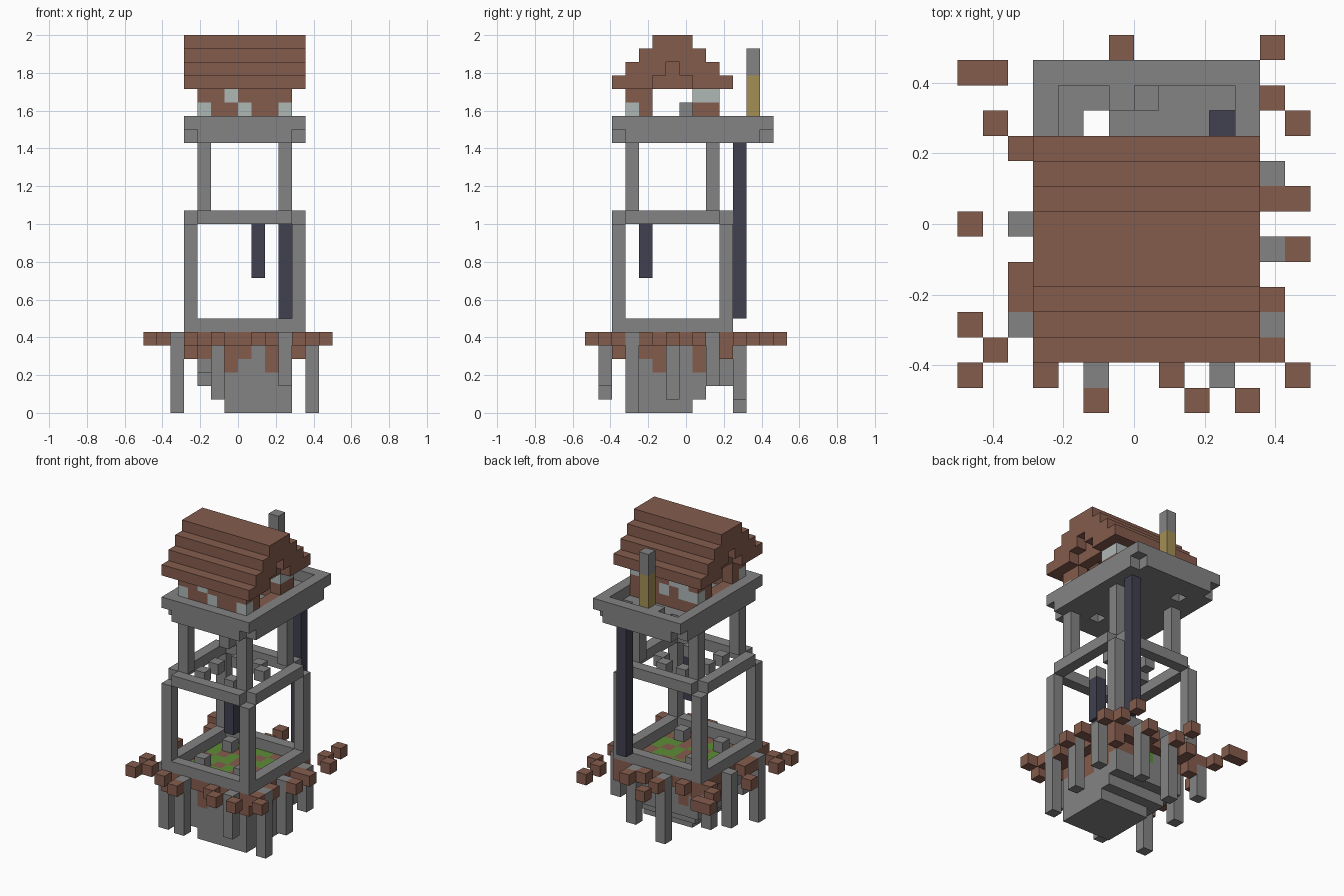
import bpy
import random

random.seed(4)
U = 2 / 28                      # edge of one building block

PALETTE = {
    "stone_grey": (0.23, 0.23, 0.23),
    "roof_brown": (0.235, 0.107, 0.075),
    "dark_timber": (0.052, 0.052, 0.08),
    "brass": (0.37, 0.28, 0.09),
    "pale_plaster": (0.43, 0.48, 0.47),
    "grass_green": (0.11, 0.27, 0.04),
}
STONE, BROWN, DARK, BRASS, PALE, GRASS = range(len(PALETTE))

cube = bpy.data.objects.get("Cube")
if cube:
    bpy.data.objects.remove(cube)

materials = []
for name, rgb in PALETTE.items():
    mat = bpy.data.materials.new(name)
    mat.use_nodes = True
    mat.diffuse_color = (*rgb, 1)
    shader = next(n for n in mat.node_tree.nodes if n.type == 'BSDF_PRINCIPLED')
    shader.inputs["Base Color"].default_value = (*rgb, 1)
    materials.append(mat)


def block(x0, x1, y0, y1, z0, z1):
    return {(x, y, z) for x in range(x0, x1) for y in range(y0, y1) for z in range(z0, z1)}


def ring(x0, x1, y0, y1, z0, z1):
    return block(x0, x1, y0, y1, z0, z1) - block(x0 + 1, x1 - 1, y0 + 1, y1 - 1, z0, z1)


def corners(x0, x1, y0, y1, z0, z1):
    return {c for c in block(x0, x1, y0, y1, z0, z1)
            if c[0] in (x0, x1 - 1) and c[1] in (y0, y1 - 1)}


def build(name, cells, colour):
    """Mesh the outer skin of a set of blocks; colour is an index or a rule."""
    rule = colour if callable(colour) else lambda c: colour
    verts, faces, tints = {}, [], []
    for cell in sorted(cells):
        for axis in range(3):
            for side in (0, 1):
                near = list(cell)
                near[axis] += 2 * side - 1
                if tuple(near) in cells:
                    continue
                loop = []
                for a, b in ((0, 0), (1, 0), (1, 1), (0, 1)):
                    p = list(cell)
                    p[axis] += side
                    p[(axis + 1) % 3] += a
                    p[(axis + 2) % 3] += b
                    loop.append(verts.setdefault(tuple(p), len(verts)))
                faces.append(loop if side else loop[::-1])
                tints.append(rule(cell))
    mesh = bpy.data.meshes.new(name)
    mesh.from_pydata([((x - 7) * U, (y - 7.5) * U, z * U) for x, y, z in verts], [], faces)
    used = sorted(set(tints))
    for i in used:
        mesh.materials.append(materials[i])
    for poly, tint in zip(mesh.polygons, tints):
        poly.material_index = used.index(tint)
    bpy.context.collection.objects.link(bpy.data.objects.new(name, mesh))


# Rock under the tower, tapering downwards
rock = (block(6, 11, 3, 8, 0, 1) | block(5, 11, 3, 9, 1, 2)
        | block(4, 11, 3, 10, 2, 4)) - block(4, 5, 3, 5, 2, 3)
mud = {(6, 3, 3), (9, 3, 3), (10, 5, 3), (10, 6, 3), (10, 8, 3), (5, 9, 3), (4, 6, 3)}
build("rock_base", rock, lambda c: BROWN if c in mud else STONE)

# Earth layers with stones and grass
earth = block(3, 12, 2, 11, 5, 6) | block(4, 11, 3, 10, 4, 5) | corners(3, 12, 2, 11, 4, 5)
stones = {(5, 3, 4), (8, 3, 4), (10, 7, 4), (4, 5, 4), (8, 2, 5), (5, 2, 5), (6, 9, 4)}


def earth_colour(c):
    x, y, z = c
    if z == 5 and 3 < x < 11 and 2 < y < 10:
        return GRASS if (3 * x + 5 * y) % 7 > 2 else BROWN
    if z == 4 and y == 9 and x in (7, 8):
        return GRASS
    return STONE if c in stones else BROWN


build("earth_mound", earth, earth_colour)

# Hanging stone pillars: column, row, lowest block
pillars = set()
for x, y, low in ((2, 3, 0), (2, 7, 1), (2, 10, 2), (12, 3, 0), (12, 6, 1), (12, 9, 2),
                  (5, 1, 1), (10, 1, 2), (6, 11, 0), (9, 11, 1)):
    pillars |= block(x, x + 1, y, y + 1, low, 6)
build("hanging_pillars", pillars, lambda c: BROWN if c == (2, 10, 5) else STONE)

# Loose earth clods floating round the mound, row by row
clods = {0: (5, 9, 11), 1: (0, 3, 8, 13), 2: (1, 12), 3: (0,), 4: (2, 12), 5: (2,),
         6: (13,), 7: (0,), 8: (12, 13), 11: (1, 4, 8, 13), 12: (6, 9, 12),
         13: (0, 1), 14: (6, 12)}
build("loose_earth", {(x, y, 5) for y, xs in clods.items() for x in xs}, BROWN)

# Lower storey: footing, corner posts and tie beams
build("footing_ring", ring(3, 12, 2, 11, 6, 7), STONE)
build("floor_stones", {(5, 4, 6), (5, 8, 6), (9, 4, 6)}, STONE)
build("lower_posts", corners(3, 12, 2, 11, 7, 14), STONE)
build("tie_beams", ring(3, 12, 2, 11, 14, 15) - corners(3, 12, 2, 11, 14, 15), STONE)
build("stair_blocks", {(x, y, 14) for x, y in
                       ((5, 4), (5, 6), (6, 8), (8, 8), (9, 7), (8, 4))}, STONE)

# Upper storey and the dark poles
build("upper_posts", corners(4, 11, 3, 10, 15, 20), STONE)
build("long_pole", block(10, 11, 11, 12, 7, 20), DARK)
build("short_pole", block(8, 9, 4, 5, 10, 14), DARK)

# Balcony with raised rim and a few open hatches
deck = block(3, 12, 2, 14, 20, 21) - corners(3, 12, 2, 14, 20, 21)
deck -= {(5, 11, 20), (10, 11, 20), (8, 4, 20)}
build("balcony", deck | ring(3, 12, 2, 14, 21, 22) | {(6, 12, 21), (7, 12, 21)}, STONE)

# Chimney
build("chimney", block(7, 8, 12, 13, 22, 27), lambda c: BRASS if c[2] < 25 else STONE)

# House walls with doorways at both ends and stepped gables
walls = ring(4, 11, 3, 10, 21, 24)
for x in (4, 10):
    walls -= block(x, x + 1, 5, 8, 22, 24)
    walls |= block(x, x + 1, 5, 8, 24, 25) | block(x, x + 1, 5, 8, 25, 26)
    walls |= block(x, x + 1, 6, 7, 26, 27)
plaster = {(4, 3, 22), (7, 3, 22), (10, 3, 22), (6, 3, 23), (10, 8, 23), (10, 9, 23),
           (10, 5, 25), (4, 7, 25), (4, 9, 22)}
plaster |= {(x, 9, z) for x in range(5, 10) for z in (22, 23) if random.random() < 0.3}
build("house_walls", walls, lambda c: PALE if c in plaster else BROWN)
build("hearth", block(7, 8, 7, 8, 21, 23), STONE)

# Stepped roof, one course per height, mirrored about the ridge
roof = block(3, 12, 5, 8, 27, 28)
for step in range(3):
    z = 24 + step
    roof |= block(3, 12, 2 + step, 5 + step, z, z + 1)
    roof |= block(3, 12, 8 - step, 11 - step, z, z + 1)
build("stepped_roof", roof, BROWN)
